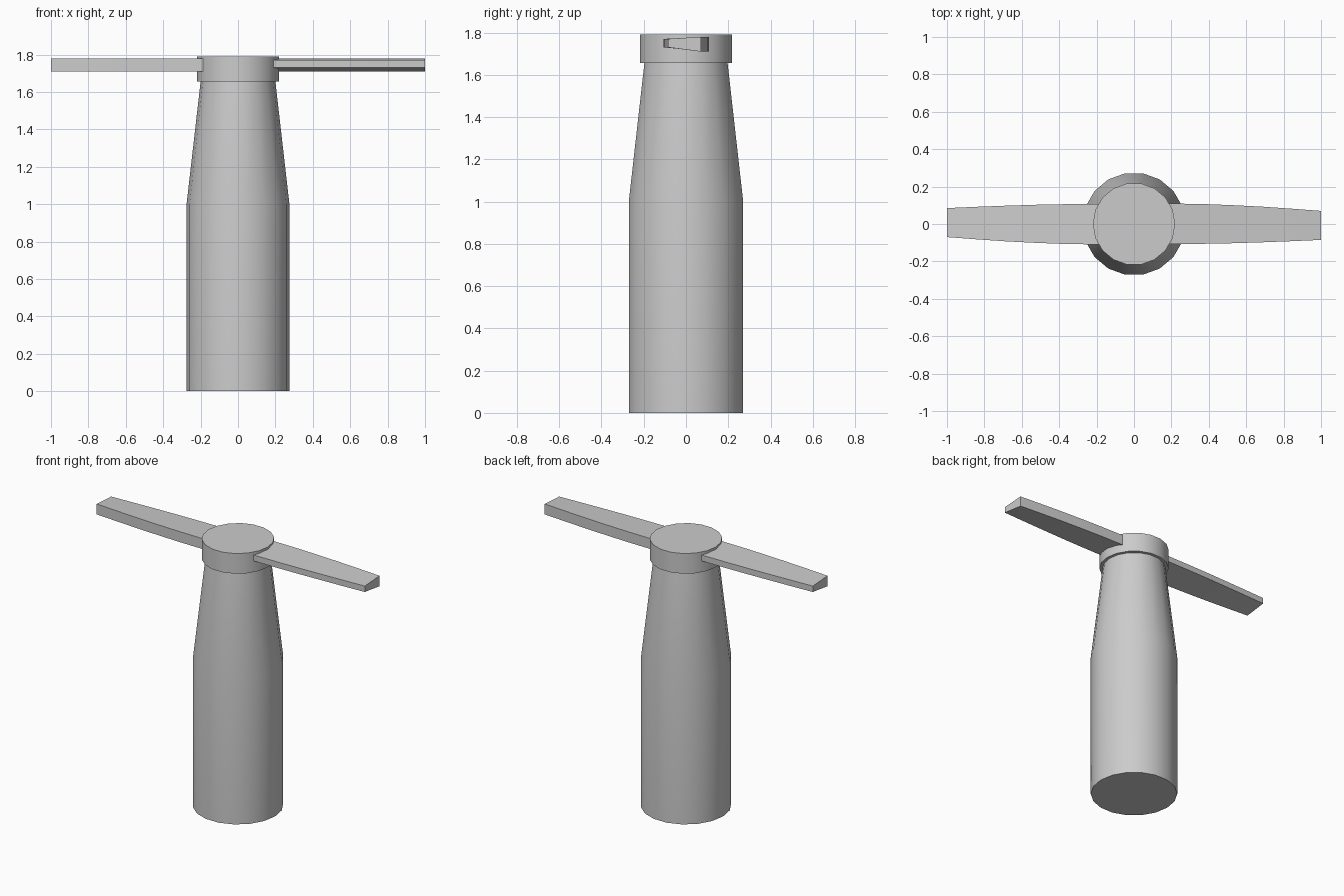
import bpy, bmesh, math

if "Cube" in bpy.data.objects:
    bpy.data.objects.remove(bpy.data.objects["Cube"])

SIDES = 18


def make_object(name, bm):
    bmesh.ops.recalc_face_normals(bm, faces=bm.faces)
    mesh = bpy.data.meshes.new(name)
    bm.to_mesh(mesh)
    bm.free()
    obj = bpy.data.objects.new(name, mesh)
    bpy.context.collection.objects.link(obj)
    bpy.ops.object.select_all(action='DESELECT')
    obj.select_set(True)
    bpy.context.view_layer.objects.active = obj
    bpy.ops.object.shade_smooth_by_angle(angle=math.radians(30))
    return obj


def loft(name, loops):
    """Skin a list of closed point loops and cap both ends."""
    bm = bmesh.new()
    rings = [[bm.verts.new(p) for p in loop] for loop in loops]
    n = len(rings[0])
    for a, b in zip(rings, rings[1:]):
        for i in range(n):
            j = (i + 1) % n
            bm.faces.new((a[i], a[j], b[j], b[i]))
    bm.faces.new(rings[0])
    bm.faces.new(rings[-1])
    return make_object(name, bm)


def circle(r, z):
    return [(r * math.cos(math.tau * i / SIDES),
             r * math.sin(math.tau * i / SIDES), z) for i in range(SIDES)]


# Tower: straight below, tapered above
loft("tower", [circle(0.275, 0), circle(0.275, 1.0), circle(0.2, 1.655)])

# Hub cap
loft("hub", [circle(0.22, 1.655), circle(0.22, 1.79)])

# Blades: wedge section, (x, thin edge y, thick edge y) along the span
stations = [(0.15, -0.107, 0.11), (0.36, -0.106, 0.107), (0.52, -0.103, 0.101),
            (0.68, -0.098, 0.093), (0.84, -0.092, 0.082), (1.0, -0.085, 0.07)]
for name, s in (("blade_right", 1), ("blade_left", -1)):
    loft(name, [[(s * x, s * thin, 1.73), (s * x, s * thick, 1.71),
                 (s * x, s * thick, 1.78), (s * x, s * thin, 1.77)]
                for x, thin, thick in stations])
